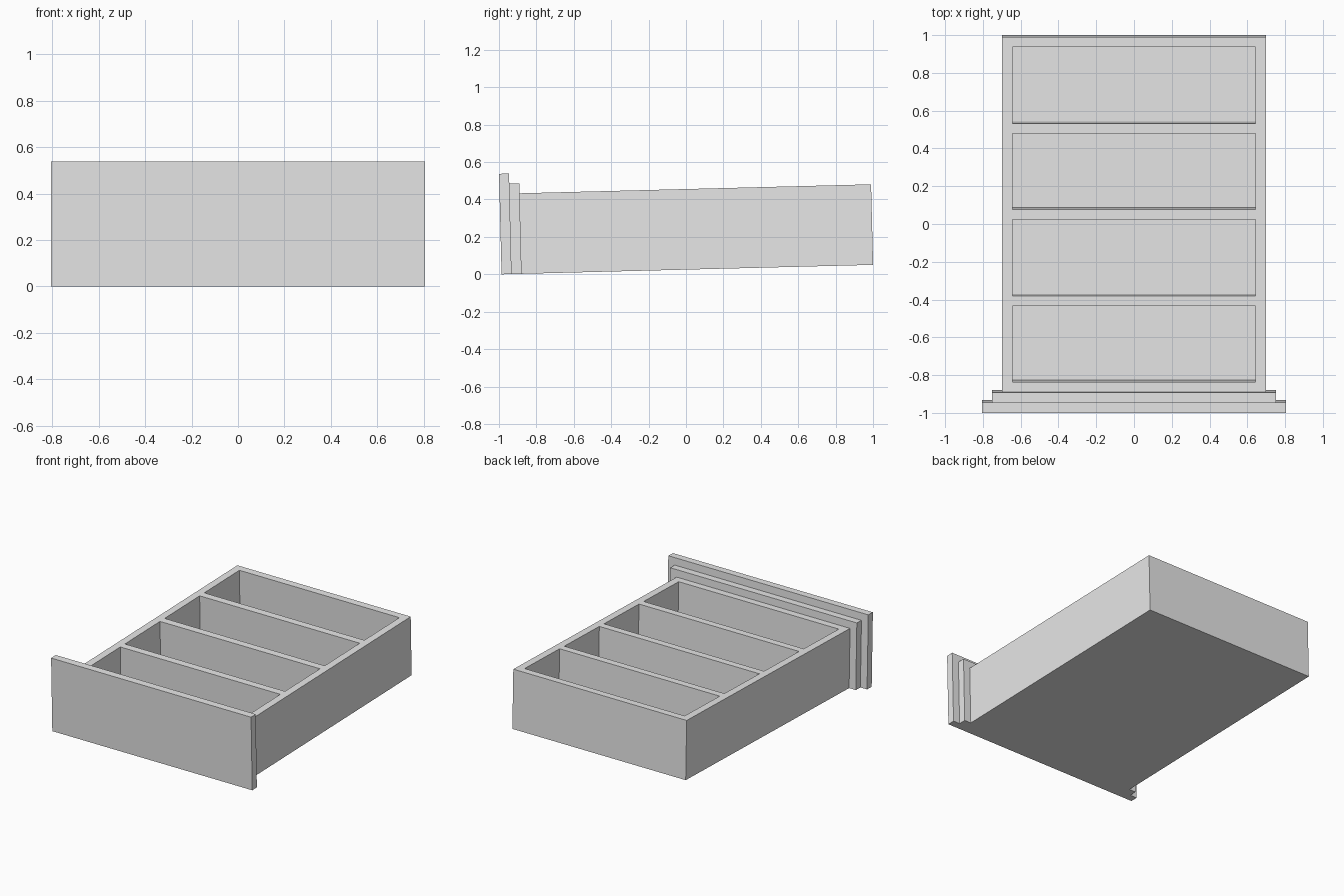
import bpy, bmesh

if "Cube" in bpy.data.objects:
    bpy.data.objects.remove(bpy.data.objects["Cube"])

T = 0.0535            # board thickness
TILT = 0.0255         # slight lean of the whole drawer
LENGTH = 1.987        # front panel to back wall
HALF_W, HEIGHT = 0.698, 0.4305
FRONT_Y = -0.986

grey = bpy.data.materials.new("light_grey")
grey.diffuse_color = (0.8, 0.8, 0.8, 1)
grey.use_nodes = True
grey.node_tree.nodes["Principled BSDF"].inputs["Base Color"].default_value = grey.diffuse_color


def finish(bm, name):
    bmesh.ops.recalc_face_normals(bm, faces=bm.faces[:])
    mesh = bpy.data.meshes.new(name)
    bm.to_mesh(mesh)
    bm.free()
    mesh.materials.append(grey)
    obj = bpy.data.objects.new(name, mesh)
    bpy.context.collection.objects.link(obj)
    obj.location = (0, FRONT_Y, 0)
    obj.rotation_euler = (TILT, 0, 0)
    return obj


def board(name, half_w, y0, y1, height):
    bm = bmesh.new()
    bmesh.ops.create_cube(bm, size=1)
    for v in bm.verts:
        v.co = (v.co.x * 2 * half_w,
                y0 + (v.co.y + 0.5) * (y1 - y0),
                (v.co.z + 0.5) * height)
    return finish(bm, name)


# Stepped front: wide outer panel and smaller inner panel
board("front_panel", HALF_W + 2 * T, 0, T, HEIGHT + 2 * T)
board("inner_front_panel", HALF_W + T, T, 2 * T, HEIGHT + T)

# Drawer box: rim grid with four sunken compartments
bm = bmesh.new()
xs = [-HALF_W, -HALF_W + T, HALF_W - T, HALF_W]
start, count = 2 * T, 4
cell = (LENGTH - start - (count + 1) * T) / count
ys = [start]
for i in range(count):
    ys += [ys[-1] + T, ys[-1] + T + cell]
ys.append(LENGTH)
grid = [[bm.verts.new((x, y, HEIGHT)) for x in xs] for y in ys]
pockets = []
for j in range(len(ys) - 1):
    for i in range(3):
        f = bm.faces.new((grid[j][i], grid[j][i + 1],
                          grid[j + 1][i + 1], grid[j + 1][i]))
        if i == 1 and j % 2 == 1:
            pockets.append(f)

# Outer walls and underside
rim = [e for e in bm.edges if e.is_boundary]
new = bmesh.ops.extrude_edge_only(bm, edges=rim)["geom"]
for v in new:
    if isinstance(v, bmesh.types.BMVert):
        v.co.z = 0
bmesh.ops.holes_fill(bm, edges=[e for e in bm.edges if e.is_boundary], sides=0)

# Compartments pressed down to the floor board
for f in pockets:
    floor = bmesh.ops.extrude_discrete_faces(bm, faces=[f])["faces"][0]
    for v in floor.verts:
        v.co.z = T
finish(bm, "drawer_box")
